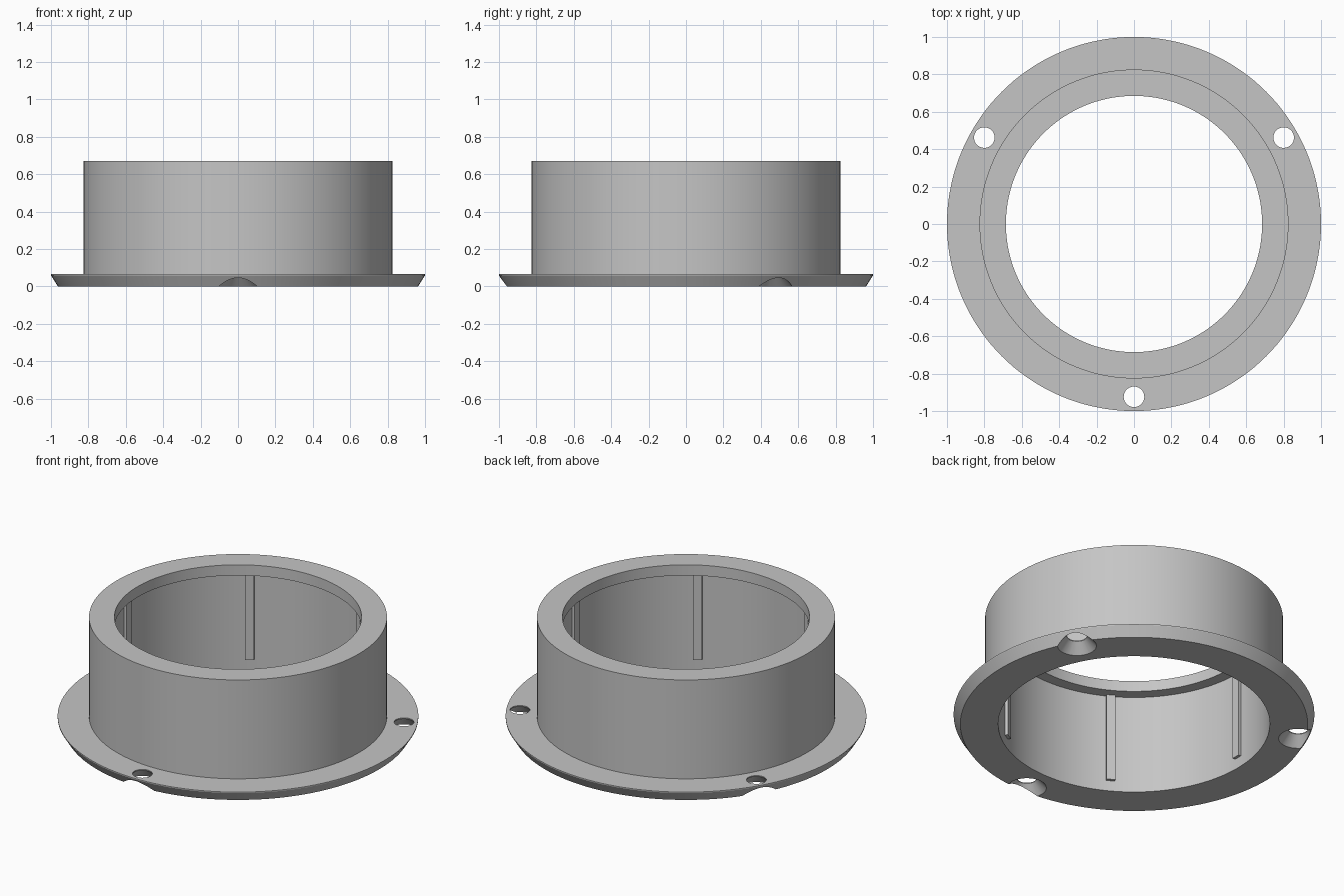
import bpy, bmesh
from math import radians, tau
from mathutils import Matrix, Vector

default = bpy.data.objects.get("Cube")
if default:
    bpy.data.objects.remove(default, do_unlink=True)

grey = bpy.data.materials.new("light grey")
grey.use_nodes = True
colour = (0.56, 0.56, 0.56, 1)
grey.diffuse_color = colour
grey.node_tree.nodes["Principled BSDF"].inputs["Base Color"].default_value = colour


def finish(name, bm):
    """Turn a bmesh into a named object with the grey material."""
    bmesh.ops.recalc_face_normals(bm, faces=bm.faces)
    mesh = bpy.data.meshes.new(name)
    bm.to_mesh(mesh)
    bm.free()
    mesh.materials.append(grey)
    obj = bpy.data.objects.new(name, mesh)
    bpy.context.collection.objects.link(obj)
    return obj


def lathe(name, profile, steps):
    """Spin a closed (radius, height) outline around the z axis."""
    bm = bmesh.new()
    verts = [bm.verts.new((r, 0, z)) for r, z in profile]
    edges = [bm.edges.new((v, verts[i - 1])) for i, v in enumerate(verts)]
    bmesh.ops.spin(bm, geom=verts + edges, cent=(0, 0, 0), axis=(0, 0, 1),
                   angle=tau, steps=steps, use_merge=True)
    bmesh.ops.remove_doubles(bm, verts=bm.verts, dist=1e-5)
    bmesh.ops.dissolve_degenerate(bm, edges=bm.edges, dist=1e-5)
    return finish(name, bm)


def activate(obj):
    bpy.ops.object.select_all(action="DESELECT")
    obj.select_set(True)
    bpy.context.view_layer.objects.active = obj


BORE, LIP, HEIGHT, LIP_Z, FLANGE = 0.753, 0.685, 0.67, 0.605, 0.065

# Collar: bevelled flange, tube wall and inward lip at the top
collar = lathe("flanged_collar", [
    (BORE, 0), (0.963, 0), (1, 0.059), (1, FLANGE), (0.826, FLANGE),
    (0.826, HEIGHT), (LIP, HEIGHT), (LIP, LIP_Z), (BORE, LIP_Z)], 144)

# Three screw holes, countersunk from below
for k in range(3):
    cutter = lathe("screw_hole_cutter", [
        (0, -0.01), (0.117, -0.01), (0.055, 0.06), (0.055, 0.1), (0, 0.1)], 40)
    cutter.matrix_world = (Matrix.Rotation(radians(120 * k - 90), 4, "Z")
                           @ Matrix.Translation((0.924, 0, 0)))
    cutter.hide_render = True
    cut = collar.modifiers.new("screw_hole", "BOOLEAN")
    cut.operation = "DIFFERENCE"
    cut.solver = "EXACT"
    cut.object = cutter
    activate(collar)
    bpy.ops.object.modifier_apply(modifier=cut.name)
    bpy.data.objects.remove(cutter, do_unlink=True)

activate(collar)
bpy.ops.object.shade_smooth_by_angle(angle=radians(25))

# Six slim ribs inside the bore, from the flange level up to the lip
bm = bmesh.new()
size = Vector((0.025, 0.05, LIP_Z - FLANGE + 0.005))
for k in range(6):
    place = (Matrix.Rotation(radians(60 * k), 4, "Z")
             @ Matrix.Translation((0.748, 0, FLANGE + size.z / 2))
             @ Matrix.Diagonal(size).to_4x4())
    bmesh.ops.create_cube(bm, size=1, matrix=place)
finish("inner_ribs", bm)
